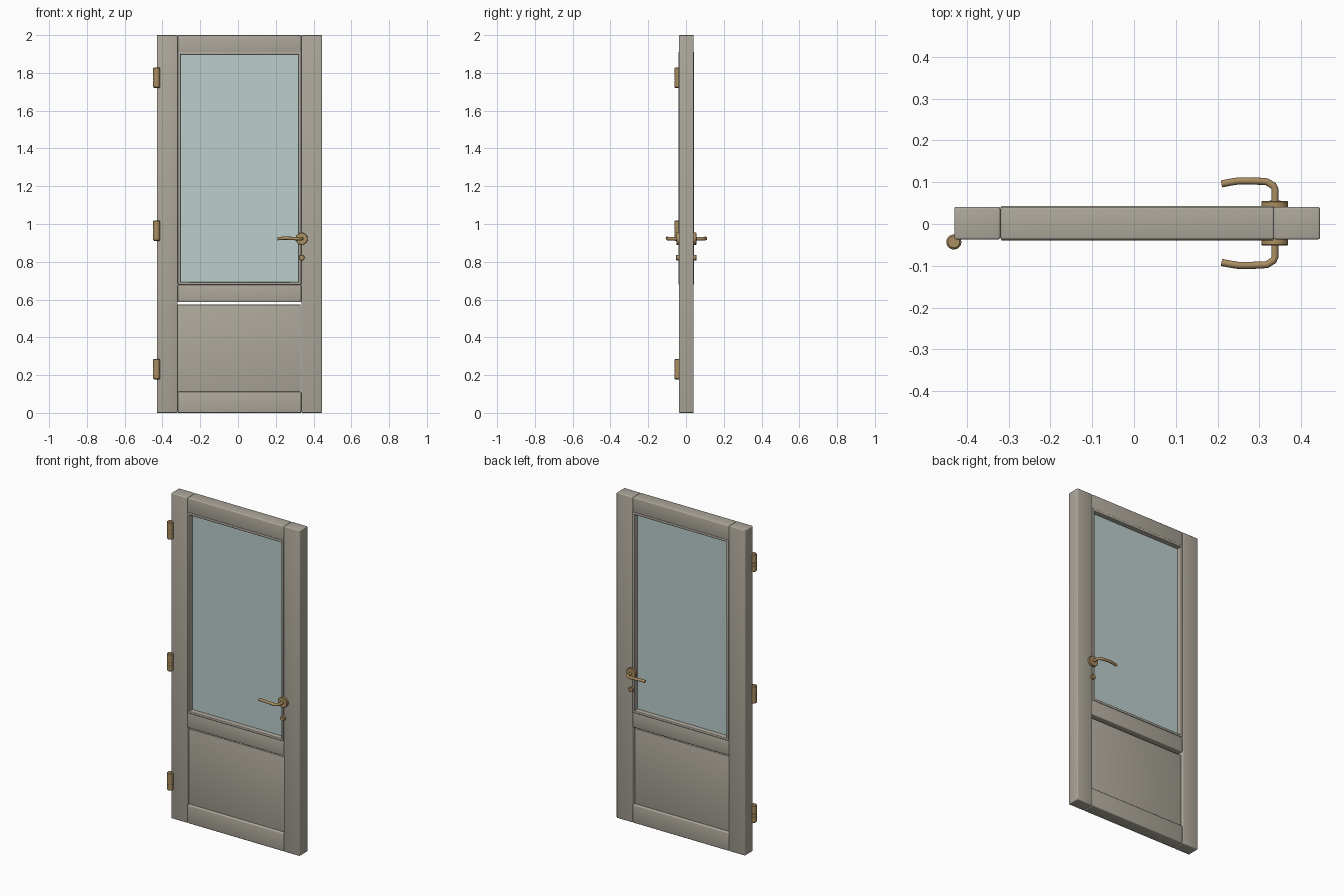
import bpy, bmesh, math
from mathutils import Vector

if "Cube" in bpy.data.objects:
    bpy.data.objects.remove(bpy.data.objects["Cube"])

CY = 0.002  # mid plane of the door leaf


def material(name, rgb):
    m = bpy.data.materials.new(name)
    m.diffuse_color = (*rgb, 1)
    m.use_nodes = True
    m.node_tree.nodes["Principled BSDF"].inputs["Base Color"].default_value = m.diffuse_color
    return m


PAINT = material("paint", (0.42, 0.39, 0.33))
GLASS = material("glass", (0.50, 0.62, 0.61))
BRASS = material("brass", (0.40, 0.27, 0.12))


def finish(name, bm, mat, smooth=True):
    bmesh.ops.recalc_face_normals(bm, faces=bm.faces)
    me = bpy.data.meshes.new(name)
    bm.to_mesh(me)
    bm.free()
    ob = bpy.data.objects.new(name, me)
    bpy.context.collection.objects.link(ob)
    me.materials.append(mat)
    if smooth:
        bpy.ops.object.select_all(action='DESELECT')
        ob.select_set(True)
        bpy.context.view_layer.objects.active = ob
        bpy.ops.object.shade_smooth_by_angle(angle=math.radians(35))
    return ob


def board(name, x0, x1, z0, z1, half, mat=PAINT, bevel=0.005):
    bm = bmesh.new()
    bmesh.ops.create_cube(bm, size=1)
    for v in bm.verts:
        v.co = ((x0 + x1) / 2 + v.co.x * (x1 - x0), CY + v.co.y * 2 * half,
                (z0 + z1) / 2 + v.co.z * (z1 - z0))
    if bevel:
        bmesh.ops.bevel(bm, geom=bm.edges[:], offset=bevel, segments=3,
                        profile=0.5, affect='EDGES')
    return finish(name, bm, mat, bool(bevel))


def sweep(name, sections, mat=BRASS, n=24):
    """Closed tube through (point, radius) sections."""
    pts = [Vector(p) for p, r in sections]
    bm, rings = bmesh.new(), []
    ref = Vector((0, 0, 1))
    if abs((pts[-1] - pts[0]).normalized().z) > 0.9:
        ref = Vector((1, 0, 0))
    for i, (p, r) in enumerate(sections):
        t = (pts[min(i + 1, len(pts) - 1)] - pts[max(i - 1, 0)]).normalized()
        u = t.cross(ref).normalized()
        w = t.cross(u)
        rings.append([bm.verts.new(pts[i] + r * (u * math.cos(a) + w * math.sin(a)))
                      for a in (2 * math.pi * k / n for k in range(n))])
    for a, b in zip(rings, rings[1:]):
        for k in range(n):
            bm.faces.new((a[k], a[(k + 1) % n], b[(k + 1) % n], b[k]))
    bm.faces.new(rings[0])
    bm.faces.new(rings[-1])
    return finish(name, bm, mat)


# Stiles and rails
board("hinge_stile", -0.43, -0.32, 0, 2, 0.039)
board("lock_stile", 0.336, 0.445, 0, 2, 0.039)
board("top_rail", -0.319, 0.335, 1.90, 2, 0.039)
board("middle_rail", -0.319, 0.335, 0.586, 0.68, 0.039)
board("bottom_rail", -0.319, 0.335, 0, 0.112, 0.039)

# Lower panel, with a thin slot left above it
board("lower_panel", -0.322, 0.332, 0.105, 0.573, 0.022, bevel=0.003)

# Glass pane and its beads
board("glass_pane", -0.312, 0.328, 0.685, 1.905, 0.012, GLASS, bevel=0)
for name, x0, x1, z0, z1 in (("left_bead", -0.319, -0.304, 0.68, 1.912),
                             ("right_bead", 0.320, 0.335, 0.68, 1.912),
                             ("bottom_bead", -0.319, 0.335, 0.678, 0.693),
                             ("top_bead", -0.319, 0.335, 1.897, 1.912)):
    board(name, x0, x1, z0, z1, 0.0415, bevel=0.004)

# Hinges: two knuckles split by a thin groove
for name, zc in (("upper", 1.775), ("middle", 0.965), ("lower", 0.232)):
    prof = [(-0.054, 0.014), (-0.050, 0.018), (-0.018, 0.018), (-0.018, 0.0165),
            (-0.016, 0.0165), (-0.016, 0.018), (0.0, 0.018), (0.0, 0.0165),
            (0.002, 0.0165), (0.002, 0.018), (0.050, 0.018), (0.054, 0.014)]
    sweep(name + "_hinge", [((-0.431, -0.043, zc + z), r) for z, r in prof])

# Lever handle, rosette and keyhole cover on both faces
for side, s in (("front", -1), ("back", 1)):
    def at(x, d, z):
        return (x, CY + s * d, z)
    HX, HZ = 0.337, 0.922
    sweep(side + "_rosette", [(at(HX, d, HZ), r) for d, r in
          ((0.036, 0.032), (0.051, 0.032), (0.053, 0.030))], n=32)
    sweep(side + "_lever", [(at(x, d, z), 0.0085) for x, d, z in
          ((HX, 0.045, HZ), (HX, 0.082, HZ), (0.334, 0.089, HZ),
           (0.318, 0.099, HZ), (0.306, 0.100, 0.922), (0.28, 0.101, 0.924),
           (0.25, 0.101, 0.925), (0.23, 0.098, 0.924), (0.21, 0.094, 0.922))], n=16)
    sweep(side + "_keyhole_cover", [(at(HX, d, 0.822), r) for d, r in
          ((0.036, 0.015), (0.052, 0.015), (0.054, 0.013))])
